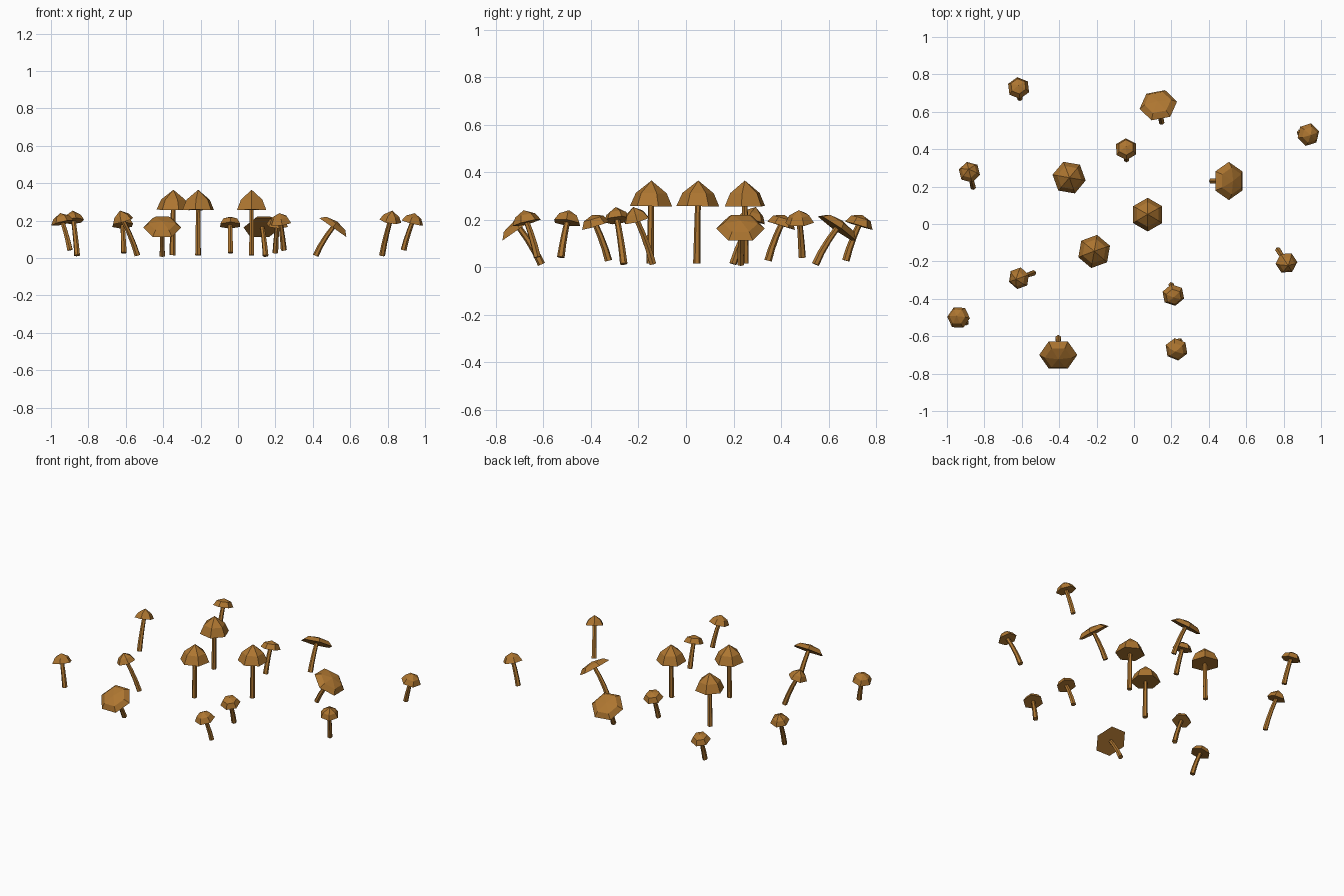
import bpy, bmesh
from math import radians, pi, cos, sin
from mathutils import Vector, Matrix

cube = bpy.data.objects.get("Cube")
if cube:
    bpy.data.objects.remove(cube)

brown = bpy.data.materials.new("mushroom_brown")
brown.use_nodes = True
colour = (0.42, 0.18, 0.03, 1)
brown.diffuse_color = colour
brown.node_tree.nodes["Principled BSDF"].inputs["Base Color"].default_value = colour

SIDES = 6


def loft(name, rings, tip=None):
    """Skin a stack of rings (centre, tilt, radius, spin); close with a tip or a flat end."""
    bm = bmesh.new()
    loops = []
    for centre, tilt, radius, spin in rings:
        turn = Matrix.Rotation(tilt, 3, 'Y')
        loops.append([bm.verts.new(centre + turn @ Vector((
            radius * cos(spin + 2 * pi * i / SIDES),
            radius * sin(spin + 2 * pi * i / SIDES), 0))) for i in range(SIDES)])
    bm.faces.new(loops[0][::-1])
    for low, high in zip(loops, loops[1:]):
        for i in range(SIDES):
            j = (i + 1) % SIDES
            bm.faces.new((low[i], low[j], high[j], high[i]))
    if tip is None:
        bm.faces.new(loops[-1])
    else:
        peak = bm.verts.new(tip)
        for i in range(SIDES):
            bm.faces.new((loops[-1][i], loops[-1][(i + 1) % SIDES], peak))
    bmesh.ops.recalc_face_normals(bm, faces=bm.faces)
    mesh = bpy.data.meshes.new(name)
    bm.to_mesh(mesh)
    bm.free()
    mesh.materials.append(brown)
    return mesh


def make_kind(name, lean, base_z, rim_z, tilt, rim, shoulder, shoulder_h, height, spin):
    """Cap and stalk meshes leaning to +x, with the cap rim centred over the origin."""
    tilt, spin = radians(tilt), radians(spin)
    axis = Vector((sin(tilt), 0, cos(tilt)))
    hub = Vector((0, 0, rim_z))
    cap = loft(name + "_cap", [(hub, tilt, rim, spin),
                               (hub + axis * shoulder_h, tilt, shoulder, spin)],
               hub + axis * height)
    # Stalk follows a gentle bend, upright at the foot
    foot, top = Vector((-lean, 0, base_z)), hub + axis * 0.01
    bend = Vector((-lean * 0.65, 0, (base_z + rim_z) / 2))
    rings = []
    for step in range(4):
        t = step / 3
        point = foot * (1 - t) ** 2 + bend * 2 * t * (1 - t) + top * t * t
        along = (bend - foot) * (1 - t) + (top - bend) * t
        rings.append((point, along.angle(Vector((0, 0, 1))), 0.016 - 0.004 * t, 0))
    return cap, loft(name + "_stalk", rings)


kinds = {
    "tall": make_kind("tall", 0.004, 0.015, 0.257, 1, 0.09, 0.066, 0.055, 0.108, 0),
    "broad": make_kind("broad", 0.092, 0.012, 0.163, 35, 0.102, 0.072, 0.027, 0.04, 30),
    "slender": make_kind("slender", 0.082, 0.014, 0.198, 17, 0.059, 0.042, 0.03, 0.058, 0),
    "small": make_kind("small", 0.048, 0.042, 0.187, 15, 0.062, 0.043, 0.032, 0.055, 30),
    "stubby": make_kind("stubby", 0.055, 0.028, 0.175, 17, 0.061, 0.043, 0.032, 0.048, 0),
}

# Cap position and direction of lean for every mushroom
places = {
    "tall": [(0.073, 0.05, 90), (-0.347, 0.248, -10), (-0.213, -0.147, 80)],
    "broad": [(0.13, 0.635, 101), (0.507, 0.23, 0), (-0.405, -0.7, 270)],
    "slender": [(-0.88, 0.277, 104), (0.815, -0.208, 303), (-0.615, -0.29, 200)],
    "small": [(0.932, 0.478, 347), (-0.938, -0.5, 146), (0.227, -0.67, 248)],
    "stubby": [(-0.617, 0.727, 97), (-0.042, 0.4, 92), (0.21, -0.38, 281)],
}

for kind, spots in places.items():
    for number, (x, y, yaw) in enumerate(spots, 1):
        for part, mesh in zip(("cap", "stalk"), kinds[kind]):
            obj = bpy.data.objects.new(f"{kind}_{part}_{number}", mesh)
            obj.location = (x, y, 0)
            obj.rotation_euler.z = radians(yaw)
            bpy.context.collection.objects.link(obj)
